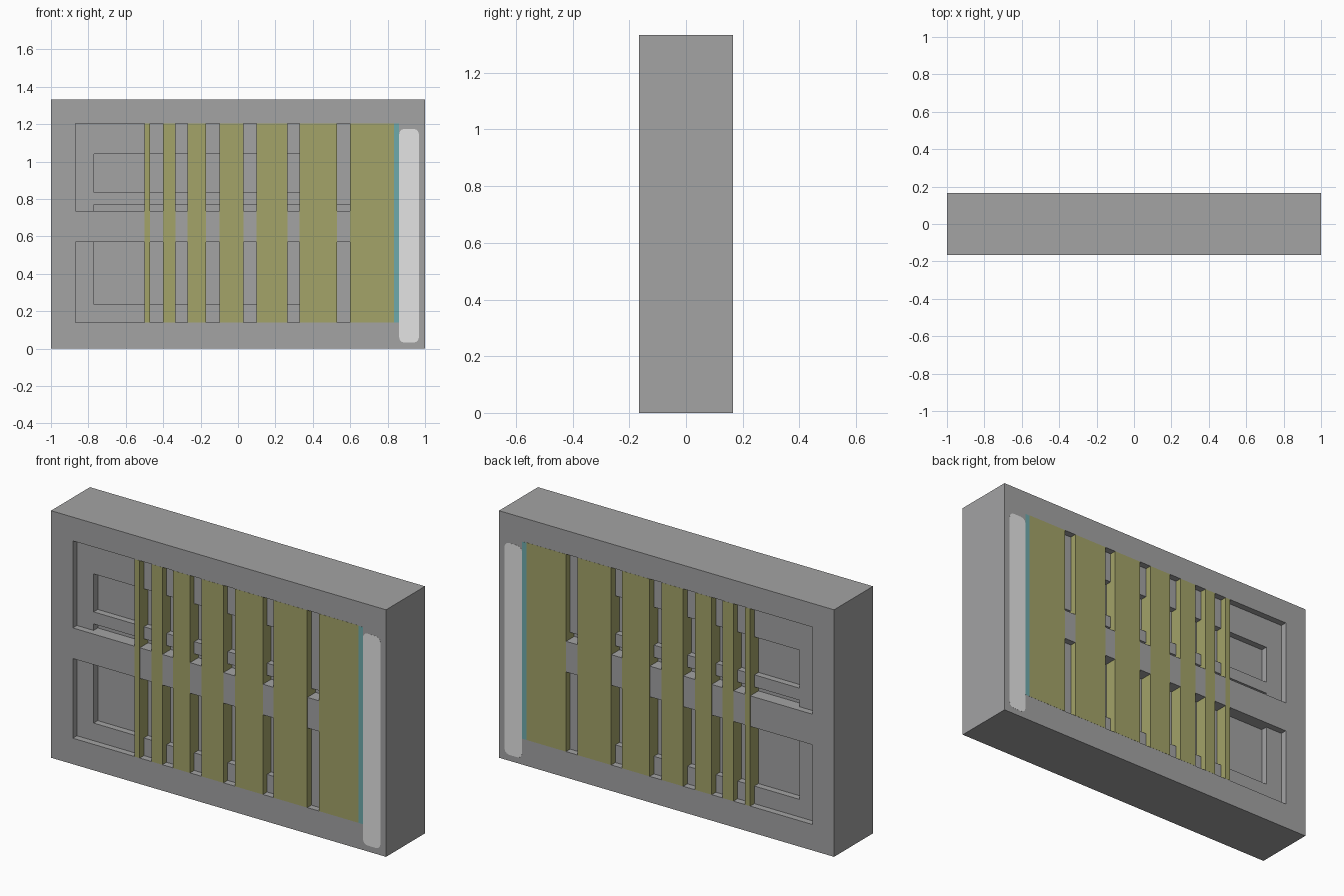
import bpy, bmesh
from mathutils import Matrix

if "Cube" in bpy.data.objects:
    bpy.data.objects.remove(bpy.data.objects["Cube"])


def material(name, rgb):
    m = bpy.data.materials.new(name)
    m.diffuse_color = (*rgb, 1)
    m.use_nodes = True
    m.node_tree.nodes["Principled BSDF"].inputs["Base Color"].default_value = m.diffuse_color
    return m


GREY = material("stone grey", (0.366, 0.366, 0.37))
OLIVE = material("olive", (0.366, 0.366, 0.14))
TEAL = material("teal", (0.155, 0.40, 0.41))
WHITE = material("off white", (0.77, 0.77, 0.77))

HALF = 0.166          # half thickness of the slab
PROUD = 0.1667        # half thickness of the coloured inlays


def box(name, x0, x1, z0, z1, y0, y1, mat=None, corner=0):
    """Box from its limits; corner rounds the four edges that run front to back."""
    bm = bmesh.new()
    size = Matrix.Diagonal((x1 - x0, y1 - y0, z1 - z0, 1))
    mid = Matrix.Translation(((x0 + x1) / 2, (y0 + y1) / 2, (z0 + z1) / 2))
    bmesh.ops.create_cube(bm, size=1, matrix=mid @ size)
    if corner:
        edges = [e for e in bm.edges
                 if abs(e.verts[0].co.y - e.verts[1].co.y) > 0.01]
        bmesh.ops.bevel(bm, geom=edges, offset=corner, segments=3,
                        profile=0.5, affect='EDGES')
    me = bpy.data.meshes.new(name)
    bm.to_mesh(me)
    bm.free()
    ob = bpy.data.objects.new(name, me)
    bpy.context.collection.objects.link(ob)
    if mat:
        me.materials.append(mat)
    return ob


# Main slab
slab = box("slab", -1, 1, 0, 1.333, -HALF, HALF, GREY)

# Stepped recesses, the same on front and back: x0, x1, z0, z1, depth
recesses = [
    (-0.87, 0.60, 0.735, 1.205, 0.035),
    (-0.87, 0.60, 0.14, 0.57, 0.035),
    (-0.77, 0.43, 0.835, 1.04, 0.07),
    (-0.77, 0.60, 0.735, 0.77, 0.07),
    (-0.77, 0.43, 0.235, 0.57, 0.07),
]
cutters = []
for side in (-1, 1):
    for x0, x1, z0, z1, depth in recesses:
        ys = sorted((side * (HALF - depth), side * (HALF + 0.1)))
        cutter = box("recess_cutter", x0, x1, z0, z1, *ys)
        cutter.hide_render = True
        mod = slab.modifiers.new("recess", 'BOOLEAN')
        mod.operation = 'DIFFERENCE'
        mod.solver = 'EXACT'
        mod.object = cutter
        cutters.append(cutter)

# Bake the cuts and drop the cutters
bpy.context.view_layer.update()
deps = bpy.context.evaluated_depsgraph_get()
baked = bpy.data.meshes.new_from_object(slab.evaluated_get(deps))
slab.modifiers.clear()
slab.data = baked
baked.materials.clear()
baked.materials.append(GREY)
for p in baked.polygons:
    p.material_index = 0
for c in cutters:
    bpy.data.objects.remove(c)

# Olive slats, growing wider to the right
slats = [(-0.50, -0.47), (-0.40, -0.335), (-0.27, -0.17), (-0.10, 0.03),
         (0.10, 0.265), (0.33, 0.53), (0.60, 0.835)]
for i, (x0, x1) in enumerate(slats):
    box(f"slat_{i + 1}", x0, x1, 0.14, 1.205, -PROUD, PROUD, OLIVE)

# Teal edge strip and rounded pale bar
box("edge_strip", 0.835, 0.862, 0.14, 1.203, -PROUD, PROUD, TEAL)
box("end_bar", 0.862, 0.967, 0.032, 1.175, -PROUD, PROUD, WHITE, corner=0.028)
